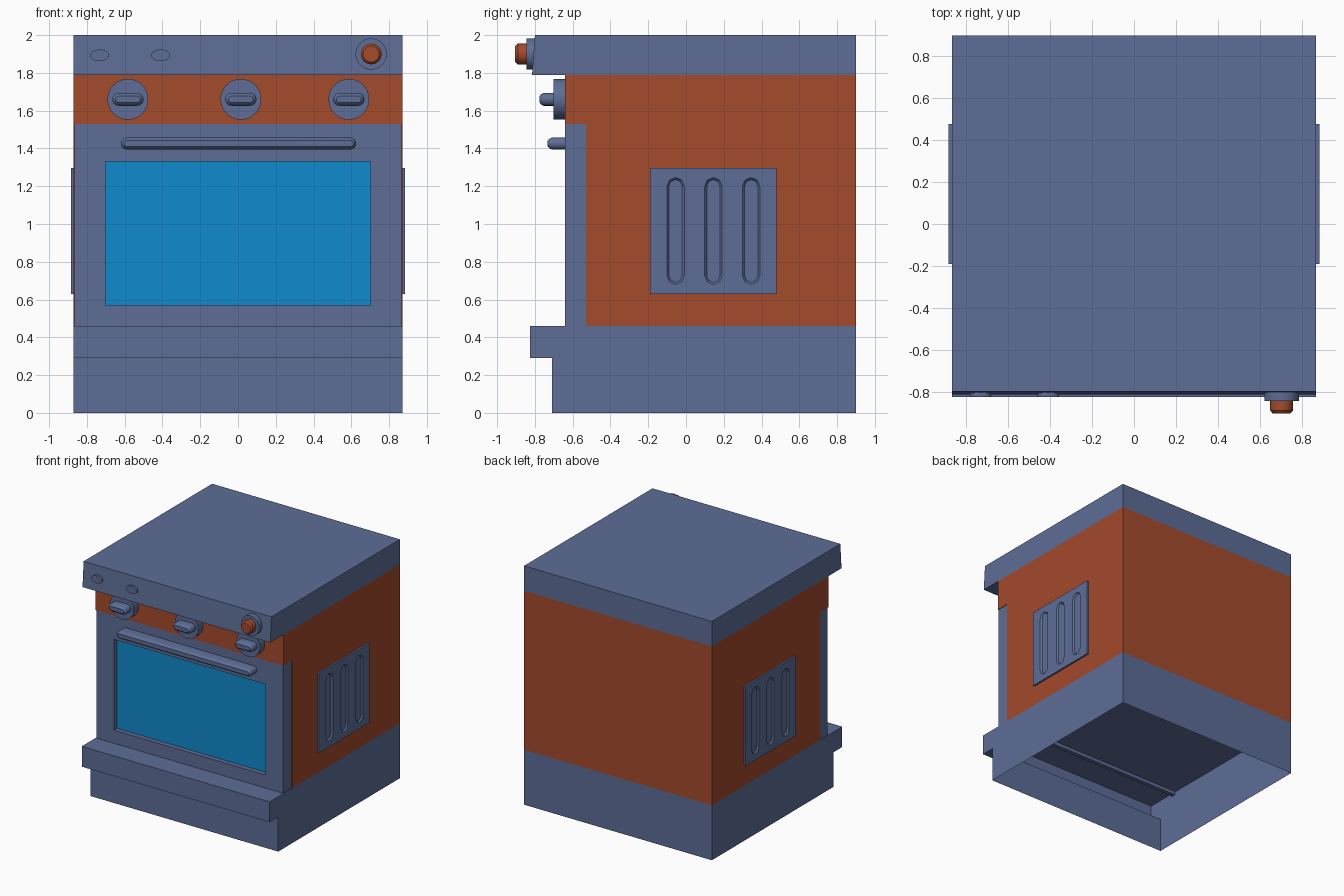
import bpy, bmesh, math
from mathutils import Matrix

cube = bpy.data.objects.get("Cube")
if cube:
    bpy.data.objects.remove(cube, do_unlink=True)


def material(name, rgb):
    m = bpy.data.materials.new(name)
    m.use_nodes = True
    m.diffuse_color = (*rgb, 1)
    m.node_tree.nodes["Principled BSDF"].inputs["Base Color"].default_value = (*rgb, 1)
    return m


STEEL = material("slate_blue", (0.109, 0.153, 0.305))
RUST = material("rust_orange", (0.366, 0.069, 0.025))
GLASS = material("window_blue", (0.005, 0.254, 0.604))


def loft(name, rings, mat, end_mat=None, drop_z=(), smooth=False):
    """Skin a list of closed rings and cap both ends; drop faces lying at given heights."""
    bm = bmesh.new()
    loops = [[bm.verts.new(p) for p in ring] for ring in rings]
    n = len(loops[0])
    for a, b in zip(loops, loops[1:]):
        for i in range(n):
            j = (i + 1) % n
            bm.faces.new((a[i], a[j], b[j], b[i]))
    bm.faces.new(loops[0])
    end = bm.faces.new(loops[-1])
    end.material_index = 1 if end_mat else 0
    bmesh.ops.recalc_face_normals(bm, faces=bm.faces)
    hidden = [f for f in bm.faces
              if any(all(abs(v.co.z - z) < 1e-4 for v in f.verts) for z in drop_z)]
    bmesh.ops.delete(bm, geom=hidden, context='FACES')
    mesh = bpy.data.meshes.new(name)
    bm.to_mesh(mesh)
    bm.free()
    ob = bpy.data.objects.new(name, mesh)
    bpy.context.collection.objects.link(ob)
    for m in (mat, end_mat):
        if m:
            mesh.materials.append(m)
    if smooth:
        bpy.ops.object.select_all(action='DESELECT')
        ob.select_set(True)
        bpy.context.view_layer.objects.active = ob
        bpy.ops.object.shade_smooth_by_angle(angle=math.radians(35))
    return ob


def side_prism(name, profile, half_width, mat, **kw):
    return loft(name, [[(x, y, z) for y, z in profile]
                       for x in (-half_width, half_width)], mat, **kw)


def box(name, x, y, z, mat):
    profile = [(y[0], z[0]), (y[1], z[0]), (y[1], z[1]), (y[0], z[1])]
    return loft(name, [[(k, a, b) for a, b in profile] for k in x], mat)


def pill(name, frame, long, wide, levels, mat, segs=8, squash=1, smooth=True):
    """Rounded bar or disc rising along the frame's z; levels are (height, inset)."""
    rings = []
    for height, inset in levels:
        r, straight, ring = wide - inset, long - wide, []
        for side in (1, -1):
            for i in range(segs + (straight > 0)):
                a = math.pi * i / segs - math.pi / 2
                ring.append(frame @ Matrix.Translation(
                    (side * (straight + r * math.cos(a)),
                     side * r * math.sin(a) * squash, height)).translation)
        rings.append(ring)
    return loft(name, rings, mat, smooth=smooth)


def front_frame(x, y, z):
    return Matrix.Translation((x, y, z)) @ Matrix.Rotation(math.pi / 2, 4, 'X')


# Hollow plinth with projecting lip, open underneath
side_prism("base_plinth", [(0.9, 0), (0.9, 0.46), (-0.825, 0.46), (-0.825, 0.29),
                           (-0.71, 0.29), (-0.71, 0)], 0.87, STEEL, drop_z=(0,))
box("underside_rib", (-0.865, 0.865), (-0.56, -0.525), (0.43, 0.459), STEEL)

# Oven body with a notch for the door, and the top slab
side_prism("oven_body", [(0.9, 0.46), (0.9, 1.79), (-0.64, 1.79), (-0.64, 1.53),
                         (-0.53, 1.53), (-0.53, 0.46)], 0.87, RUST, drop_z=(0.46, 1.79))
side_prism("top_slab", [(0.9, 1.79), (0.9, 2), (-0.8, 2), (-0.815, 1.79)], 0.87, STEEL)


# Door with recessed window
def door_ring(y, x, z0, z1):
    return [(-x, y, z0), (x, y, z0), (x, y, z1), (-x, y, z1)]


loft("oven_door", [door_ring(-0.53, 0.865, 0.46, 1.53), door_ring(-0.64, 0.865, 0.46, 1.53),
                   door_ring(-0.64, 0.702, 0.57, 1.33), door_ring(-0.6, 0.702, 0.57, 1.33)],
     STEEL, end_mat=GLASS)
pill("door_handle", front_frame(0.003, -0.64, 1.426), 0.623, 0.031,
     [(0, 0), (0.07, 0), (0.083, 0.005), (0.092, 0.015)], STEEL)

# Control dials
for label, x in (("right", -0.583), ("middle", 0.015), ("left", 0.587)):
    pill("dial_" + label, front_frame(x, -0.64, 1.66), 0.108, 0.108,
         [(0, 0), (0.062, 0)], STEEL, segs=16)
    pill("dial_grip_" + label, front_frame(x, -0.70, 1.66), 0.083, 0.034,
         [(0, 0), (0.055, 0), (0.066, 0.006), (0.075, 0.017)], STEEL)

# Slab button and two small indicator lights
pill("button_ring", front_frame(0.705, -0.8, 1.9), 0.083, 0.083,
     [(0, 0), (0.045, 0)], STEEL, segs=16)
pill("button", front_frame(0.705, -0.84, 1.9), 0.055, 0.055,
     [(0, 0), (0.05, 0), (0.064, 0.012)], RUST, segs=12)
for label, x in (("right", -0.733), ("left", -0.41)):
    pill("indicator_" + label, front_frame(x, -0.79, 1.893), 0.05, 0.05,
         [(0, 0), (0.035, 0)], STEEL, segs=12, squash=0.62)

# Side vents: plates with three bevelled slots cut in
for label, s in (("left", 1), ("right", -1)):
    plate = box("vent_" + label, (s * 0.86, s * 0.885), (-0.19, 0.478), (0.63, 1.297), STEEL)
    cutters = []
    for y in (-0.055, 0.145, 0.345):
        frame = Matrix(((0, 0, s, s * 0.885), (0, 1, 0, y), (1, 0, 0, 0.963), (0, 0, 0, 1)))
        cutter = pill("slot_cutter", frame, 0.283, 0.046,
                      [(-0.012, 0.011), (0, 0), (0.02, 0)], STEEL, segs=4, smooth=False)
        cutter.hide_render = True
        mod = plate.modifiers.new("slot", 'BOOLEAN')
        mod.operation, mod.solver, mod.object = 'DIFFERENCE', 'EXACT', cutter
        cutters.append(cutter)
    # Bake the cuts and discard the cutters
    graph = bpy.context.evaluated_depsgraph_get()
    baked = bpy.data.meshes.new_from_object(plate.evaluated_get(graph))
    plate.modifiers.clear()
    plate.data = baked
    for cutter in cutters:
        bpy.data.objects.remove(cutter, do_unlink=True)
